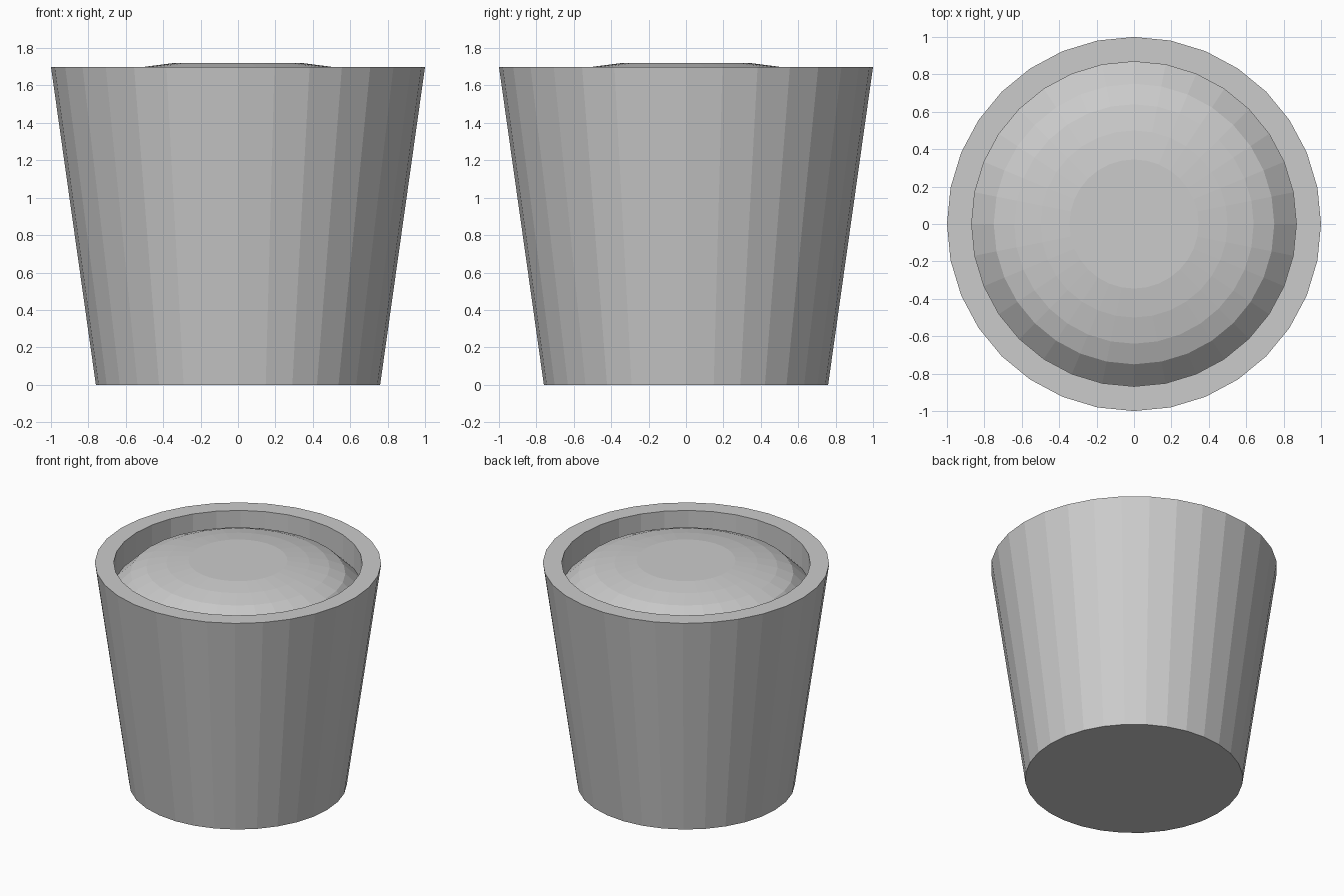
import bpy
import bmesh
from math import cos, sin, tau

SIDES = 32

old = bpy.data.objects.get("Cube")
if old:
    bpy.data.objects.remove(old, do_unlink=True)

# One plain grey for every part
grey = bpy.data.materials.new("light_grey")
grey.use_nodes = True
colour = (0.6, 0.6, 0.6, 1)
grey.diffuse_color = colour
grey.node_tree.nodes["Principled BSDF"].inputs["Base Color"].default_value = colour


def lathe(name, profile):
    """Turn (radius, height) points around z, capping both ends."""
    bm = bmesh.new()
    rings = [[bm.verts.new((r * cos(tau * i / SIDES), r * sin(tau * i / SIDES), z))
              for i in range(SIDES)] for r, z in profile]
    for a, b in zip(rings, rings[1:]):
        for i in range(SIDES):
            j = (i + 1) % SIDES
            bm.faces.new((a[i], a[j], b[j], b[i]))
    bm.faces.new(rings[0][::-1])
    bm.faces.new(rings[-1])
    bmesh.ops.recalc_face_normals(bm, faces=bm.faces)
    mesh = bpy.data.meshes.new(name)
    bm.to_mesh(mesh)
    bm.free()
    mesh.materials.append(grey)
    obj = bpy.data.objects.new(name, mesh)
    bpy.context.collection.objects.link(obj)
    return obj


# Tapered pot with a thick rim and a recessed inside
lathe("pot", [(0.76, 0), (1, 1.7), (0.868, 1.7), (0.868, 1.46)])

# Domed filling that bulges just above the rim
lathe("domed_filling", [(0.868, 1.47), (0.868, 1.51), (0.75, 1.625),
                        (0.64, 1.67), (0.5, 1.7), (0.345, 1.72)])
